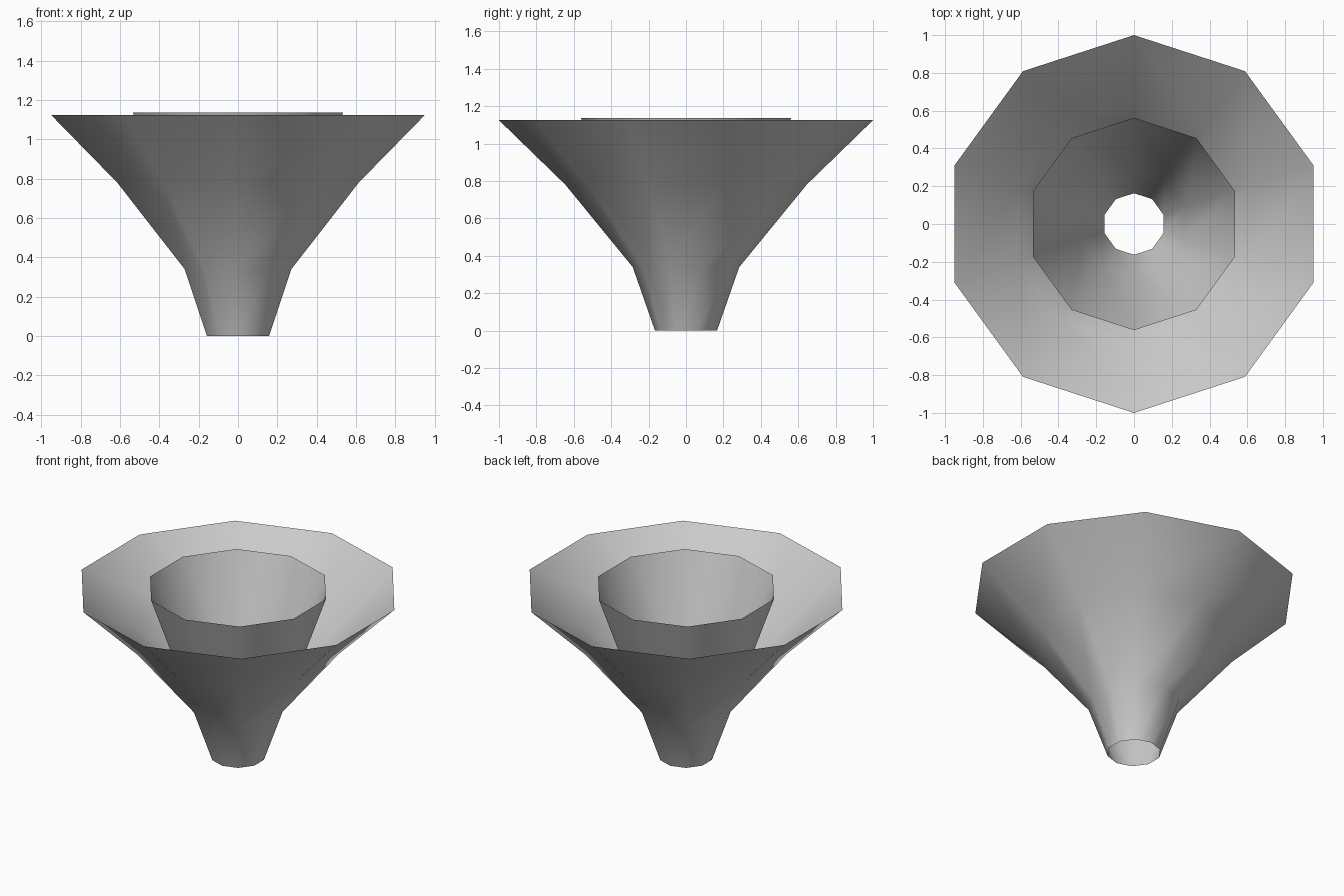
import bpy, bmesh
from math import sin, cos, pi

SIDES = 10

old = bpy.data.objects.get("Cube")
if old:
    bpy.data.objects.remove(old, do_unlink=True)

grey = bpy.data.materials.new("light_grey")
grey.use_nodes = True
colour = (0.6, 0.6, 0.6, 1)
grey.diffuse_color = colour
grey.node_tree.nodes["Principled BSDF"].inputs["Base Color"].default_value = colour


def funnel(name, profile):
    """Open ten-sided surface through (radius, height) rings, corner on the y axis."""
    bm = bmesh.new()
    rings = []
    for r, z in profile:
        angles = [pi / 2 + 2 * pi * i / SIDES for i in range(SIDES)]
        rings.append([bm.verts.new((r * cos(a), r * sin(a), z)) for a in angles])
    for low, high in zip(rings, rings[1:]):
        for i in range(SIDES):
            j = (i + 1) % SIDES
            face = bm.faces.new((low[i], low[j], high[j], high[i]))
            face.smooth = True
    mesh = bpy.data.meshes.new(name)
    bm.to_mesh(mesh)
    bm.free()
    mesh.materials.append(grey)
    obj = bpy.data.objects.new(name, mesh)
    bpy.context.collection.objects.link(obj)
    return obj


# Flared outer shell
funnel("outer_funnel", [(0.166, 0), (0.285, 0.34), (0.645, 0.78), (1.0, 1.125)])

# Straight inner cone, lining the neck and rising just above the rim
funnel("inner_cone", [(0.163, 0), (0.282, 0.34), (0.562, 1.138)])
